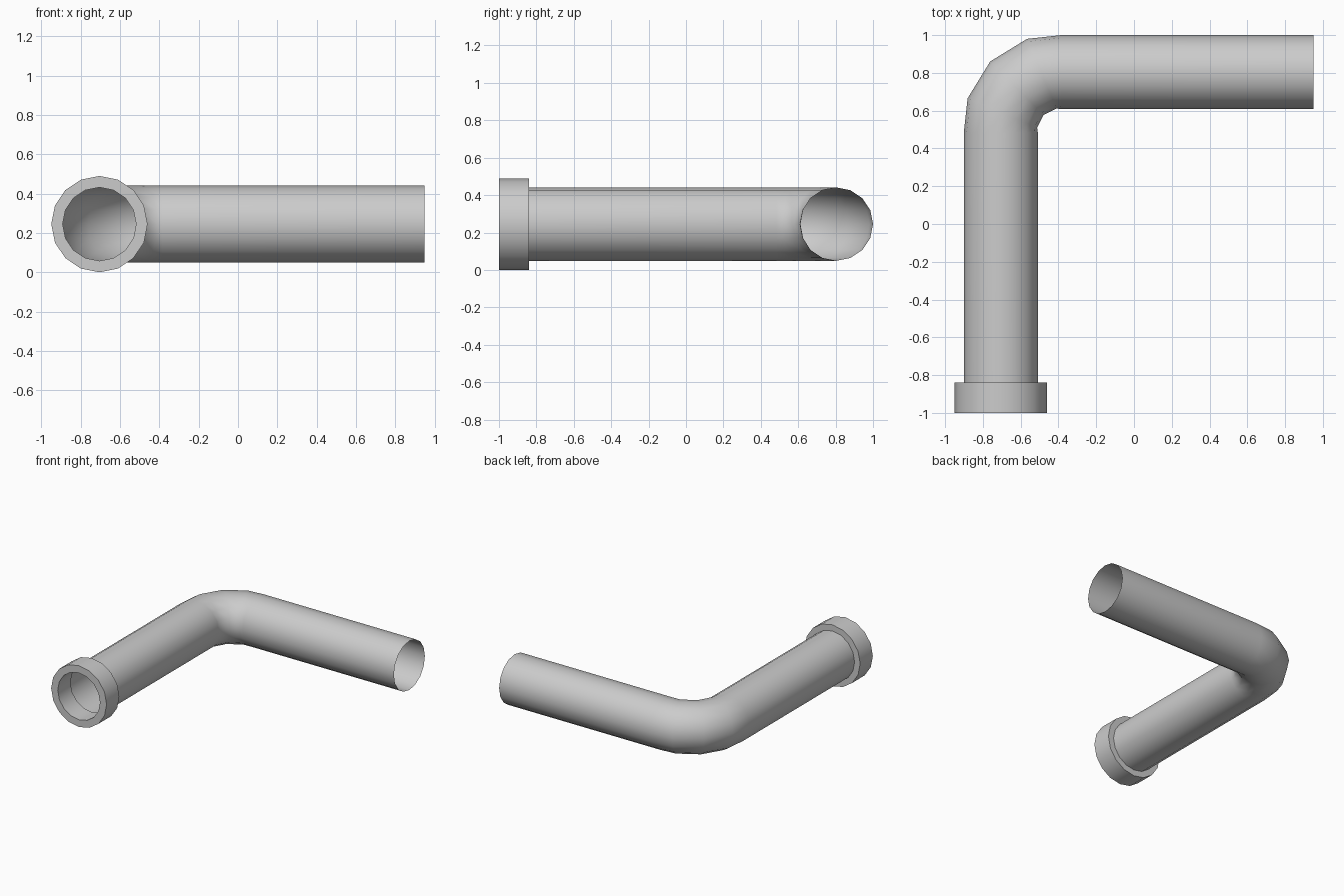
import bpy, bmesh, math
from mathutils import Vector

if "Cube" in bpy.data.objects:
    bpy.data.objects.remove(bpy.data.objects["Cube"])

SIDES = 16
R_PIPE, R_OUT, R_IN = 0.196, 0.245, 0.187
CX, CY, CZ = -0.705, 0.804, 0.245   # leg axis x, leg axis y, height
BEND = 0.32                         # bend start distance from the corner


def loft(name, rings, closed=False):
    """Skin a list of (centre, outward direction, radius) rings."""
    bm = bmesh.new()
    loops = []
    for centre, side, radius in rings:
        loops.append([bm.verts.new(Vector(centre)
                      + Vector(side) * radius * math.cos(a)
                      + Vector((0, 0, R_PIPE if radius < R_PIPE * 1.03 and not closed else radius)) * math.sin(a))
                      for a in (2 * math.pi * i / SIDES for i in range(SIDES))])
    pairs = list(zip(loops, loops[1:]))
    if closed:
        pairs.append((loops[-1], loops[0]))
    for a, b in pairs:
        for i in range(SIDES):
            j = (i + 1) % SIDES
            bm.faces.new((a[i], a[j], b[j], b[i]))
    bmesh.ops.recalc_face_normals(bm, faces=bm.faces[:])
    mesh = bpy.data.meshes.new(name)
    bm.to_mesh(mesh)
    bm.free()
    obj = bpy.data.objects.new(name, mesh)
    bpy.context.collection.objects.link(obj)
    bpy.ops.object.select_all(action='DESELECT')
    obj.select_set(True)
    bpy.context.view_layer.objects.active = obj
    bpy.ops.object.shade_smooth_by_angle(angle=math.radians(40))
    return obj


# Bent pipe: two open straight legs joined by a four-segment elbow
ox, oy = CX + BEND, CY - BEND
elbow = [(0.32, 0.0, 0, R_PIPE), (0.312, 0.103, 23, 0.2), (0.235, 0.235, 45, 0.2),
         (0.103, 0.312, 67, 0.2), (0.0, 0.32, 90, R_PIPE)]
path = [((CX, -0.84, CZ), (-1, 0, 0), R_PIPE)]
for u, v, deg, r in elbow:
    t = math.radians(deg)
    path.append(((ox - u, oy + v, CZ), (-math.cos(t), math.sin(t), 0), r))
path.append(((0.95, CY, CZ), (0, 1, 0), R_PIPE))
loft("bent_pipe", path)

# Collar: hollow ring at the front end
loft("end_collar", [((CX, y, CZ), (-1, 0, 0), r) for y, r in
                    ((-1, R_IN), (-1, R_OUT), (-0.84, R_OUT), (-0.84, R_IN))], closed=True)
